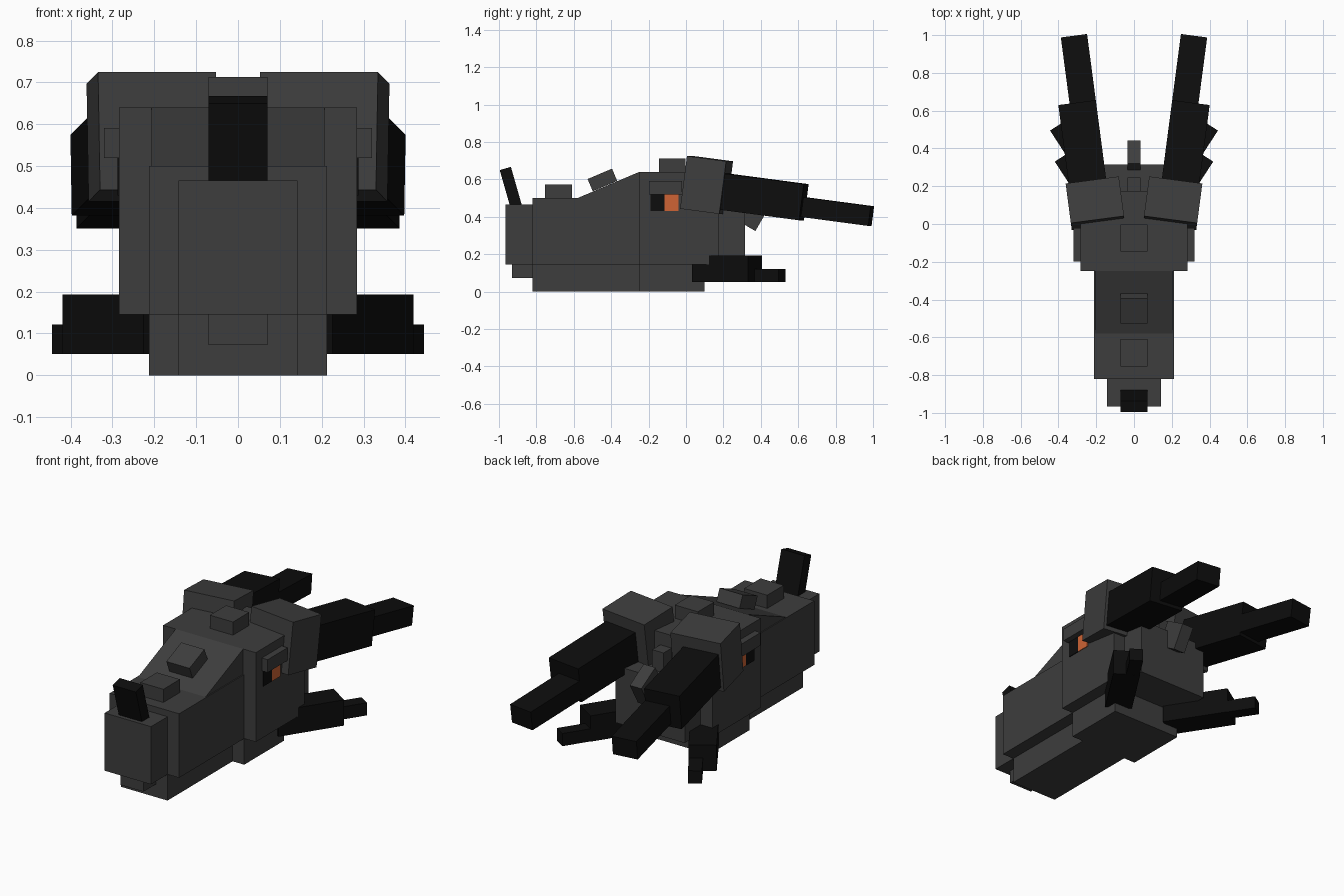
import bpy, math
from mathutils import Euler

if "Cube" in bpy.data.objects:
    bpy.data.objects.remove(bpy.data.objects["Cube"])


def material(name, rgb):
    m = bpy.data.materials.new(name)
    m.diffuse_color = (*rgb, 1)
    m.use_nodes = True
    m.node_tree.nodes["Principled BSDF"].inputs["Base Color"].default_value = m.diffuse_color
    return m


GREY = material("dark_grey", (0.047, 0.047, 0.047))
BLACK = material("black", (0.004, 0.004, 0.004))
ORANGE = material("orange", (0.62, 0.125, 0.035))


def mesh_object(name, verts, faces, mat):
    me = bpy.data.meshes.new(name)
    me.from_pydata(verts, [], faces)
    me.materials.append(mat)
    ob = bpy.data.objects.new(name, me)
    bpy.context.collection.objects.link(ob)
    return ob


def box(name, centre, size, mat=GREY, pitch=0, yaw=0):
    """Box given by centre and size, pitched about x and then yawed about z."""
    verts = [(i * size[0] / 2, j * size[1] / 2, k * size[2] / 2)
             for k in (-1, 1) for j in (-1, 1) for i in (-1, 1)]
    faces = [(0, 2, 3, 1), (4, 5, 7, 6), (0, 1, 5, 4),
             (2, 6, 7, 3), (0, 4, 6, 2), (1, 3, 7, 5)]
    ob = mesh_object(name, verts, faces, mat)
    ob.location = centre
    ob.rotation_euler = Euler((math.radians(pitch), 0, math.radians(yaw)))
    return ob


def slab(name, half_x, y0, y1, z0, z1, mat=GREY):
    """Box centred on x = 0, given by its y and z limits."""
    return box(name, (0, (y0 + y1) / 2, (z0 + z1) / 2),
               (2 * half_x, y1 - y0, z1 - z0), mat)


# Head and jaw
slab("skull", 0.284, -0.25, 0.175, 0.145, 0.64)
slab("skull_back", 0.213, 0.175, 0.315, 0.145, 0.46)
slab("snout", 0.213, -0.82, -0.25, 0.145, 0.50)
slab("nose", 0.142, -0.965, -0.82, 0.145, 0.465)
slab("chin", 0.071, -0.93, -0.82, 0.072, 0.145)
slab("jaw_front", 0.142, -0.82, -0.25, 0.0, 0.145)
slab("jaw_back", 0.213, -0.25, 0.10, 0.0, 0.145)

# Sloping bridge between snout and forehead
profile = [(-0.58, 0.5), (-0.25, 0.5), (-0.25, 0.64)]
mesh_object("snout_bridge",
            [(x, y, z) for x in (-0.207, 0.207) for y, z in profile],
            [(0, 2, 1), (3, 4, 5), (0, 1, 4, 3), (1, 2, 5, 4), (2, 0, 3, 5)], GREY)

# Ridge of bumps along the middle, and the nose horn
slab("snout_bump", 0.071, -0.755, -0.61, 0.5, 0.573)
box("bridge_bump", (0, -0.447, 0.597), (0.142, 0.142, 0.071), pitch=23)
slab("forehead_bump", 0.071, -0.145, -0.003, 0.64, 0.713)
slab("back_bump", 0.035, 0.175, 0.246, 0.46, 0.57)
box("nape_spike", (0, 0.345, 0.421), (0.071, 0.142, 0.142), pitch=-30)
box("nose_horn", (0, -0.933, 0.543), (0.142, 0.062, 0.24), BLACK, pitch=16)

# Paired parts
for side, s in (("right", 1), ("left", -1)):
    box(f"{side}_brow", (s * 0.295, -0.11, 0.555), (0.05, 0.175, 0.071))
    box(f"{side}_pupil", (s * 0.284, -0.152, 0.475), (0.008, 0.073, 0.09), BLACK)
    box(f"{side}_iris", (s * 0.284, -0.078, 0.475), (0.008, 0.075, 0.09), ORANGE)
    # Horn
    tilt = dict(pitch=-7.5, yaw=-7.5 * s)
    box(f"{side}_horn_base", (s * 0.205, 0.11, 0.57), (0.284, 0.213, 0.284), **tilt)
    box(f"{side}_horn", (s * 0.27, 0.404, 0.508), (0.2, 0.46, 0.195), BLACK, **tilt)
    box(f"{side}_horn_tip", (s * 0.293, 0.808, 0.428), (0.14, 0.37, 0.106), BLACK, **tilt)
    # Cheek fin
    box(f"{side}_fin", (s * 0.263, 0.22, 0.122), (0.142, 0.355, 0.143), BLACK, yaw=-33 * s)
    box(f"{side}_fin_tip", (s * 0.36, 0.43, 0.086), (0.071, 0.2, 0.07), BLACK, yaw=-33 * s)
